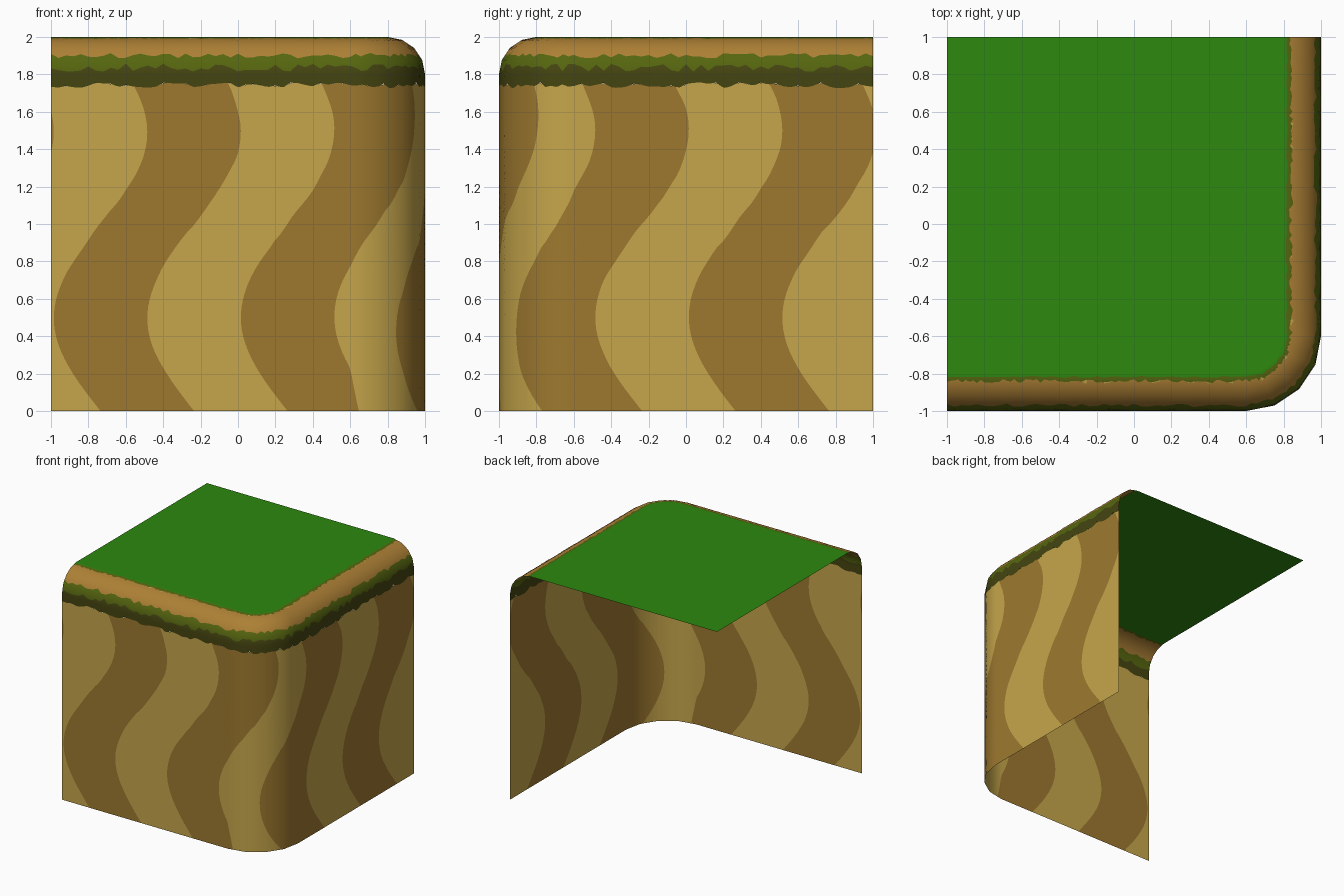
import bpy, math, random
from mathutils import Vector

if "Cube" in bpy.data.objects:
    bpy.data.objects.remove(bpy.data.objects["Cube"])

random.seed(4)


def material(name, rgb):
    m = bpy.data.materials.new(name)
    lin = [((c / 255 + 0.055) / 1.055) ** 2.4 for c in rgb]
    m.diffuse_color = (*lin, 1)
    m.use_nodes = True
    m.node_tree.nodes["Principled BSDF"].inputs["Base Color"].default_value = m.diffuse_color
    return m


DARK = material("dark earth", (158, 121, 47))
LIGHT = material("light earth", (198, 166, 75))
SHADE = material("dark olive", (69, 69, 17))
OLIVE = material("olive grass", (86, 102, 15))
RIM = material("orange earth", (173, 128, 53))
GRASS = material("green grass", (45, 136, 15))

R, B, SEG = 0.4, 0.2, 4          # corner radius, bevel radius, sides per quarter


def quarter(t):
    """Point on a faceted quarter circle, and its smooth normal."""
    i = min(int(t * SEG), SEG - 1)
    f = t * SEG - i
    a, b = (math.pi / 2 * k / SEG for k in (i, i + 1))
    point = (math.cos(a) * (1 - f) + math.cos(b) * f, math.sin(a) * (1 - f) + math.sin(b) * f)
    s = math.pi / 2 * t
    return point, (math.cos(s), math.sin(s))


def surface(p, v, skew=0.0):
    """p runs along the front wall and round the corner, v runs up the wall and over the bevel."""
    inset, z, (out, up) = 0.0, v, (1, 0)
    if v > 1.8:
        (c, s), (out, up) = quarter(min((v - 1.8) / B, 1))
        inset, z = B * (1 - c), 1.8 + B * s
    p = min(max(p, -1), 3)
    if p <= 0.6:
        pos, n = (p, -1 + inset), (0, -1)
    elif p >= 1.4:
        pos, n = (1 - inset, p - 2), (1, 0)
    else:
        q = (p - 0.6) / 0.8
        (c, s), (nc, ns) = quarter(q - 4 * skew * q * (1 - q))
        pos, n = (0.6 + (R - inset) * s, -0.6 - (R - inset) * c), (ns, -nc)
    return Vector((*pos, z)), Vector((n[0] * out, n[1] * out, up))


class Shell:
    """Collects welded faces with their materials and smooth normals."""

    def __init__(self):
        self.keys, self.verts, self.normals, self.faces, self.mats = {}, [], [], [], []

    def vert(self, pos, normal):
        key = tuple(round(c, 5) for c in pos)
        if key not in self.keys:
            self.keys[key] = len(self.verts)
            self.verts.append(pos)
            self.normals.append(normal)
        return self.keys[key]

    def face(self, corners, mat):
        ids = list(dict.fromkeys(self.vert(*c) for c in corners))
        if len(ids) > 2:
            self.faces.append(ids)
            self.mats.append(mat)

    def grid(self, rows, pick):
        for i in range(len(rows) - 1):
            for j in range(len(rows[0]) - 1):
                self.face((rows[i][j], rows[i][j + 1], rows[i + 1][j + 1], rows[i + 1][j]), pick(i, j))

    def finish(self, name, mats):
        me = bpy.data.meshes.new(name)
        me.from_pydata(self.verts, [], self.faces)
        for m in mats:
            me.materials.append(m)
        for poly, m in zip(me.polygons, self.mats):
            poly.material_index = mats.index(m)
            poly.use_smooth = True
        me.normals_split_custom_set_from_vertices(self.normals)
        bpy.context.collection.objects.link(bpy.data.objects.new(name, me))


def ragged(level, amount, step):
    """A wobbly height along p."""
    vals = [random.uniform(-1, 1) for _ in range(int(4 / step) + 3)]

    def height(p):
        x = (min(max(p, -1), 3) + 1) / step
        i = int(x)
        return level + amount * (vals[i] * (1 - x + i) + vals[i + 1] * (x - i))
    return height


edges = [ragged(1.742, 0.016, 0.04), ragged(1.823, 0.014, 0.04), ragged(1.868, 0.011, 0.04),
         ragged(1.968, 0.006, 0.02), ragged(1.974, 0.007, 0.02), ragged(1.989, 0.003, 0.04),
         lambda p: 2.0]

# Striped walls: the grid columns follow the wavy stripe borders
N, H = 25, 44
wall = Shell()
rows = []
for i in range(H + 1):
    z0 = 1.742 * i / H
    row = []
    for j in range(10 * N + 1):
        p = -1.735 + j * 0.5 / N - 0.25 * math.sin(math.pi * z0)
        skew = 0.2 * (1 - z0 / 0.85)
        q = min(max((p - 0.6) / 0.8, 0), 1)
        if 0 < q < 1:                      # stripes drift sideways round the corner
            p = 0.6 + 0.8 * (q - 4 * skew * q * (1 - q))
        row.append(surface(p, edges[0](p) * i / H))
    rows.append(row)
wall.grid(rows, lambda i, j: LIGHT if (j // N) % 2 else DARK)
wall.finish("striped_walls", [DARK, LIGHT])

# Rounded rim with ragged colour bands
SUB = 4
bands = [SHADE, OLIVE, RIM, LIGHT, OLIVE, GRASS]
cols = [-1 + 0.01 * k for k in range(401)]
rim = Shell()
rows = []
for b in range(len(bands)):
    for s in range(SUB + (b == len(bands) - 1)):
        f = s / SUB
        rows.append([surface(p, max(edges[b](p), 0) * (1 - f) + max(edges[b + 1](p), edges[b](p)) * f)
                     for p in cols])
speck = [random.random() < 0.12 for _ in range(134)]


def band(i, j):
    m = bands[i // SUB]
    return RIM if m is LIGHT and not speck[j // 3] else m


rim.grid(rows, band)
rim.finish("rounded_rim", [SHADE, OLIVE, RIM, LIGHT, GRASS])

# Flat grass top
top = Shell()
ring = [-1, 0.6] + [0.6 + 0.8 * k / SEG for k in range(1, SEG)] + [1.4, 3]
up = Vector((0, 0, 1))
top.face([(surface(p, 2.0)[0], up) for p in ring] + [(Vector((-1, 1, 2)), up)], GRASS)
top.finish("grass_top", [GRASS])
